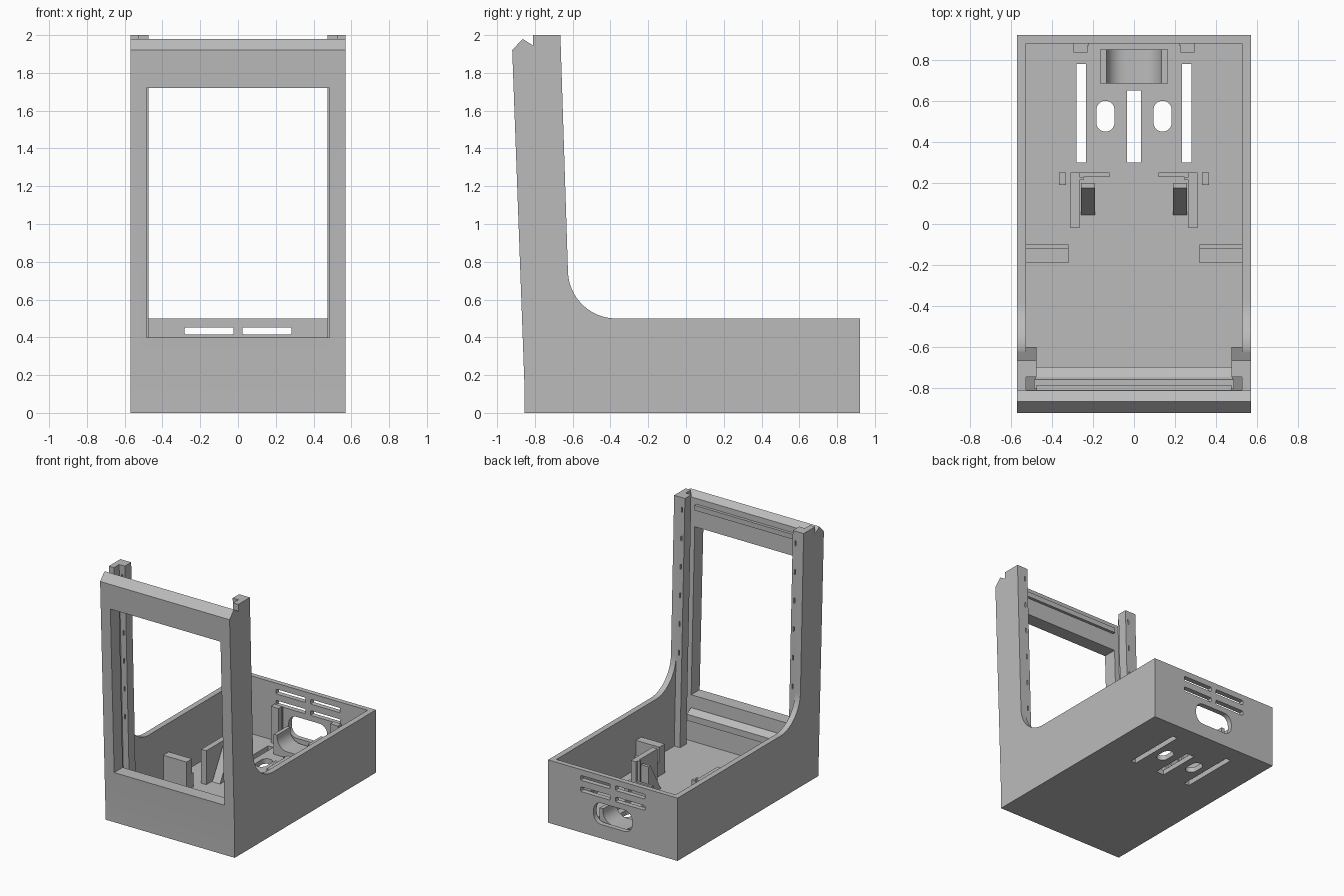
import bpy, bmesh, math

cube = bpy.data.objects.get("Cube")
if cube:
    bpy.data.objects.remove(cube, do_unlink=True)

grey = bpy.data.materials.new("plain grey")
grey.use_nodes = True
GREY = (0.5, 0.5, 0.5, 1)
grey.diffuse_color = GREY
grey.node_tree.nodes["Principled BSDF"].inputs["Base Color"].default_value = GREY


def prism(name, pts, axis, a, b):
    """Extrude a 2D outline along an axis: x takes (y,z), y takes (x,z), z takes (x,y)."""
    place = {"x": lambda p, t: (t, p[0], p[1]),
             "y": lambda p, t: (p[0], t, p[1]),
             "z": lambda p, t: (p[0], p[1], t)}[axis]
    bm = bmesh.new()
    face = bm.faces.new([bm.verts.new(place(p, a)) for p in pts])
    ext = bmesh.ops.extrude_face_region(bm, geom=[face])
    shift = place((0, 0), b - a)
    bmesh.ops.translate(bm, vec=shift,
                        verts=[g for g in ext["geom"] if isinstance(g, bmesh.types.BMVert)])
    bmesh.ops.recalc_face_normals(bm, faces=bm.faces)
    mesh = bpy.data.meshes.new(name)
    bm.to_mesh(mesh)
    bm.free()
    mesh.materials.append(grey)
    ob = bpy.data.objects.new(name, mesh)
    bpy.context.collection.objects.link(ob)
    return ob


def rect(x0, x1, y0, y1):
    return [(x0, y0), (x1, y0), (x1, y1), (x0, y1)]


def rounded(x0, x1, y0, y1, r, n=8):
    corners = [(x1 - r, y1 - r), (x0 + r, y1 - r), (x0 + r, y0 + r), (x1 - r, y0 + r)]
    return [(cx + r * math.cos(math.pi / 2 * (q + k / n)), cy + r * math.sin(math.pi / 2 * (q + k / n)))
            for q, (cx, cy) in enumerate(corners) for k in range(n + 1)]


def box(name, x0, x1, y0, y1, z0, z1):
    return prism(name, rect(x0, x1, y0, y1), "z", z0, z1)


def cut(ob, cutters):
    """Subtract the cutters, bake the result and remove them."""
    for c in cutters:
        c.hide_render = True
        m = ob.modifiers.new("cut", "BOOLEAN")
        m.operation, m.solver, m.object = "DIFFERENCE", "EXACT", c
    graph = bpy.context.evaluated_depsgraph_get()
    graph.update()
    mesh = bpy.data.meshes.new_from_object(ob.evaluated_get(graph))
    ob.modifiers.clear()
    ob.data = mesh
    for c in cutters:
        bpy.data.objects.remove(c, do_unlink=True)


def smooth(ob):
    bpy.ops.object.select_all(action="DESELECT")
    ob.select_set(True)
    bpy.context.view_layer.objects.active = ob
    bpy.ops.object.shade_smooth_by_angle(angle=math.radians(25))


FLOOR = 0.04
INNER = 0.525

# Housing: side outline extruded across the full width
R = 0.255
arc = [(-0.37 + R * math.cos(t), 0.755 + R * math.sin(t))
       for t in [math.radians(270 - 88 * k / 20) for k in range(21)]]
outline = [(-0.855, 0), (0.92, 0), (0.92, 0.5)] + arc + [
    (-0.665, 2), (-0.81, 2), (-0.81, 1.945), (-0.865, 1.98), (-0.92, 1.92), (-0.855, 0.14)]
housing = prism("housing", outline, "x", -0.57, 0.57)

# Inner space, window and rear grip opening
cavity = [(-0.745, FLOOR), (0.88, FLOOR), (0.88, 2.2), (-0.83, 2.2), (-0.81, 1.945)]
cutters = [
    prism("cavity_cutter", cavity, "x", -INNER, INNER),
    prism("window_cutter", rect(-0.485, 0.485, 0.4, 1.72), "y", -1.1, -0.7),
    prism("grip_cutter", rounded(-0.17, 0.17, 0.11, 0.28, 0.07), "y", 0.8, 1),
    box("centre_slot_cutter", -0.035, 0.035, 0.3, 0.65, -0.1, 0.1),
]
# Rear vents, floor slots and floor ovals
for s in (-1, 1):
    for z in (0.415, 0.325):
        xs = sorted((s * 0.023, s * 0.283))
        cutters.append(prism("vent_cutter", rounded(*xs, z, z + 0.038, 0.008, 2), "y", 0.8, 1))
    xs = sorted((s * 0.235, s * 0.28))
    cutters.append(box("slot_cutter", *xs, 0.3, 0.78, -0.1, 0.1))
    xs = sorted((s * 0.095, s * 0.183))
    cutters.append(prism("oval_cutter", rounded(*xs, 0.45, 0.6, 0.0435), "z", -0.1, 0.1))
cut(housing, cutters)
smooth(housing)

# Cradle behind the grip opening
cradle = box("connector_cradle", -0.165, 0.165, 0.685, 0.85, FLOOR, 0.2)
cut(cradle, [prism("cradle_cutter", rounded(-0.135, 0.135, 0.09, 0.4, 0.09), "y", 0.6, 0.95)])
smooth(cradle)

# Rails behind the window
prism("lower_rail", [(-0.76, 0.22), (-0.697, 0.22), (-0.697, 0.27), (-0.745, 0.3), (-0.76, 0.3)],
      "x", -0.48, 0.48)
box("upper_lip", -0.475, 0.475, -0.82, -0.785, 1.86, 1.9)


def post_back(z):
    return -0.601 - 0.032 * z


for s, side in ((1, "left"), (-1, "right")):
    def part(name, x0, x1, y0, y1, z0, z1):
        return box(f"{side}_{name}", *sorted((s * x0, s * x1)), y0, y1, z0, z1)

    # Leaning post with a row of narrow slots
    post = prism(f"{side}_post", [(post_back(FLOOR), FLOOR), (post_back(2), 2),
                                  (post_back(2) - 0.08, 2), (post_back(FLOOR) - 0.08, FLOOR)],
                 "x", *sorted((s * 0.475, s * INNER)))
    slots = []
    for i in range(6):
        z = 0.78 + 0.225 * i
        y = post_back(z)
        slots.append(part("slot_cutter", 0.495, 0.505, y - 0.1, y + 0.02, z - 0.02, z + 0.02))
    cut(post, slots)

    # Front rest blocks
    part("rest_block", 0.32, INNER, -0.19, -0.12, FLOOR, 0.27)
    part("rest_step", 0.32, INNER, -0.12, -0.1, FLOOR, 0.15)

    # Board bracket: side wall, cross wall, sloped brace and pin
    part("bracket_wall", 0.265, 0.31, -0.02, 0.25, FLOOR, 0.31)
    part("bracket_cross", 0.12, 0.265, 0.23, 0.25, FLOOR, 0.15)
    part("bracket_tab", 0.245, 0.265, 0.215, 0.23, FLOOR, 0.31)
    prism(f"{side}_brace", [(0.045, FLOOR), (0.2, FLOOR), (0.2, 0.27), (0.175, 0.27)],
          "x", *sorted((s * 0.19, s * 0.258)))
    part("pin", 0.33, 0.365, 0.19, 0.25, FLOOR, 0.12)

    # Clip posts on the rear wall
    part("clip_post", 0.22, 0.295, 0.87, 0.88, FLOOR, 0.33)
    part("clip_tab", 0.227, 0.295, 0.835, 0.87, FLOOR, 0.33)
